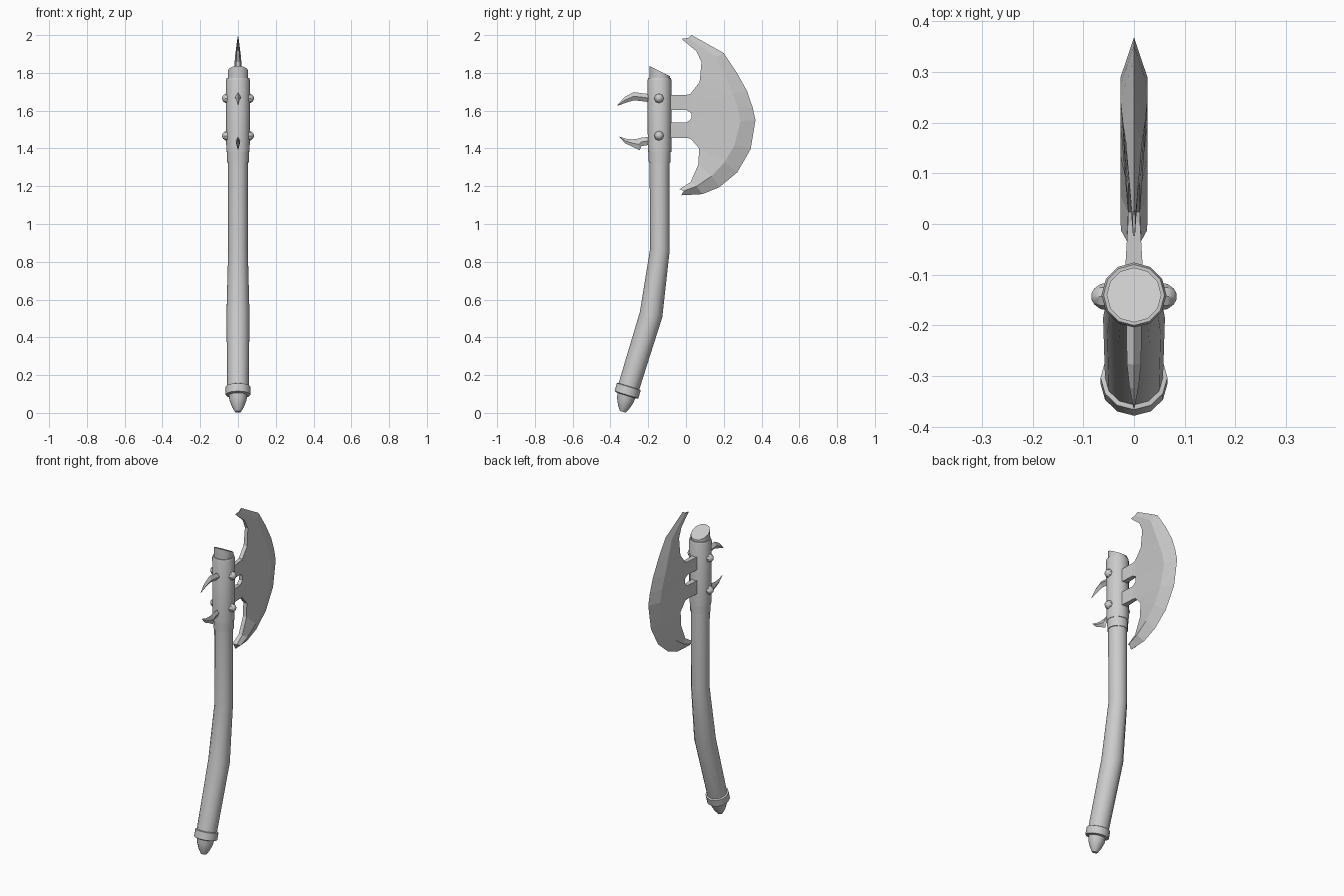
import bpy, bmesh, math
from mathutils import Vector


def loft(name, rings, smooth=False):
    """Skin a row of equal-sized closed rings and cap both ends."""
    bm = bmesh.new()
    rows = [[bm.verts.new(p) for p in ring] for ring in rings]
    n = len(rows[0])
    for a, b in zip(rows, rows[1:]):
        for i in range(n):
            j = (i + 1) % n
            bm.faces.new((a[i], a[j], b[j], b[i]))
    bm.faces.new(rows[0])
    bm.faces.new(rows[-1])
    bmesh.ops.recalc_face_normals(bm, faces=bm.faces)
    me = bpy.data.meshes.new(name)
    bm.to_mesh(me)
    bm.free()
    ob = bpy.data.objects.new(name, me)
    bpy.context.collection.objects.link(ob)
    if smooth:
        bpy.ops.object.select_all(action='DESELECT')
        ob.select_set(True)
        bpy.context.view_layer.objects.active = ob
        bpy.ops.object.shade_smooth_by_angle(angle=math.radians(35))
    return ob


def disc(y, z, r, tilt=0.0, n=12, slant=0.0):
    """Round section in the shaft; tilt leans it with the bent grip."""
    out = []
    for i in range(n):
        a = math.tau * i / n
        u = r * math.sin(a)
        out.append(Vector((r * math.cos(a), y + u * math.cos(tilt),
                           z - u * math.sin(tilt) - u * slant)))
    return out


LEAN = 0.30
CY = -0.14

# bent wooden shaft
loft("shaft", [disc(-0.31, 0.115, 0.057, LEAN), disc(-0.185, 0.52, 0.061, 0.22),
               disc(-0.138, 0.865, 0.052, 0.07), disc(CY, 1.36, 0.053)], True)

# ring and pommel at the foot
loft("foot_ring", [disc(-0.302, 0.141, 0.058, LEAN), disc(-0.303, 0.138, 0.066, LEAN),
                   disc(-0.315, 0.096, 0.066, LEAN), disc(-0.316, 0.092, 0.055, LEAN)], True)
loft("pommel", [disc(-0.314, 0.1, 0.05, LEAN), disc(-0.322, 0.065, 0.045, LEAN),
                disc(-0.330, 0.03, 0.031, LEAN), disc(-0.335, 0.006, 0.016, LEAN)], True)

# metal socket, lower collar and slanted top plug
loft("collar", [disc(CY, 1.325, 0.057), disc(CY, 1.39, 0.059)], True)
loft("socket", [disc(CY, 1.38, 0.062), disc(CY, 1.76, 0.064), disc(CY, 1.772, 0.06)], True)
loft("top_plug", [disc(CY, 1.75, 0.054), disc(CY, 1.81, 0.054, slant=0.5)], True)

# crescent blade: (edge y,z) (ridge y,z) (inner y,z) ridge and inner half thickness
blade = [
    (.03, 2.0, .012, 1.985, -.024, 1.98, .003, .002),
    (.20, 1.905, .16, 1.885, .055, 1.915, .016, .007),
    (.27, 1.80, .20, 1.795, .082, 1.857, .022, .010),
    (.323, 1.704, .246, 1.69, .072, 1.751, .027, .012),
    (.352, 1.62, .273, 1.62, .024, 1.69, .027, .012),
    (.368, 1.55, .288, 1.545, .029, 1.571, .027, .012),
    (.342, 1.396, .257, 1.417, .024, 1.452, .027, .012),
    (.272, 1.274, .204, 1.327, .069, 1.401, .027, .012),
    (.177, 1.195, .135, 1.253, .066, 1.317, .027, .012),
    (.087, 1.158, .056, 1.20, .024, 1.221, .027, .012),
    (-.025, 1.152, -.012, 1.175, -.034, 1.184, .026, .014),
]
loft("blade", [[(0, ey, ez), (t, ry, rz), (ti, iy, iz), (-ti, iy, iz), (-t, ry, rz)]
               for ey, ez, ry, rz, iy, iz, t, ti in blade])


# two prongs joining blade to socket
def prong(name, stations):
    loft(name, [[(t, y, lo), (t, y, hi), (-t, y, hi), (-t, y, lo)]
                for y, lo, hi, t in stations])


prong("upper_prong", [(-.1, 1.603, 1.682, .018), (.003, 1.603, 1.684, .012),
                      (.031, 1.585, 1.69, .0119)])
prong("lower_prong", [(-.1, 1.455, 1.537, .018), (.003, 1.455, 1.537, .012),
                      (.031, 1.452, 1.56, .0119)])


# diamond-section spikes on the back
def spike(name, stations):
    loft(name, [[(0, ty, tz), (t, (ty + by) / 2, (tz + bz) / 2), (0, by, bz),
                 (-t, (ty + by) / 2, (tz + bz) / 2)] for ty, tz, by, bz, t in stations])


spike("upper_spike", [(-.19, 1.687, -.19, 1.645, .015), (-.277, 1.698, -.275, 1.655, .014),
                      (-.325, 1.672, -.318, 1.642, .009), (-.364, 1.629, -.362, 1.626, .001)])
spike("lower_spike", [(-.19, 1.462, -.19, 1.42, .01), (-.238, 1.457, -.236, 1.412, .01),
                      (-.252, 1.452, -.246, 1.39, .009), (-.285, 1.448, -.28, 1.408, .008),
                      (-.32, 1.452, -.322, 1.427, .005), (-.353, 1.463, -.352, 1.46, .001)])

# domed rivets on both sides
for side, sx in (("right", 1), ("left", -1)):
    for level, z in (("upper", 1.665), ("lower", 1.467)):
        loft(f"{level}_{side}_rivet",
             [[(sx * x, CY - .003 + r * math.cos(k * math.tau / 8),
                z + r * math.sin(k * math.tau / 8)) for k in range(8)]
              for x, r in ((.05, .026), (.066, .025), (.078, .016), (.084, .006))], True)
